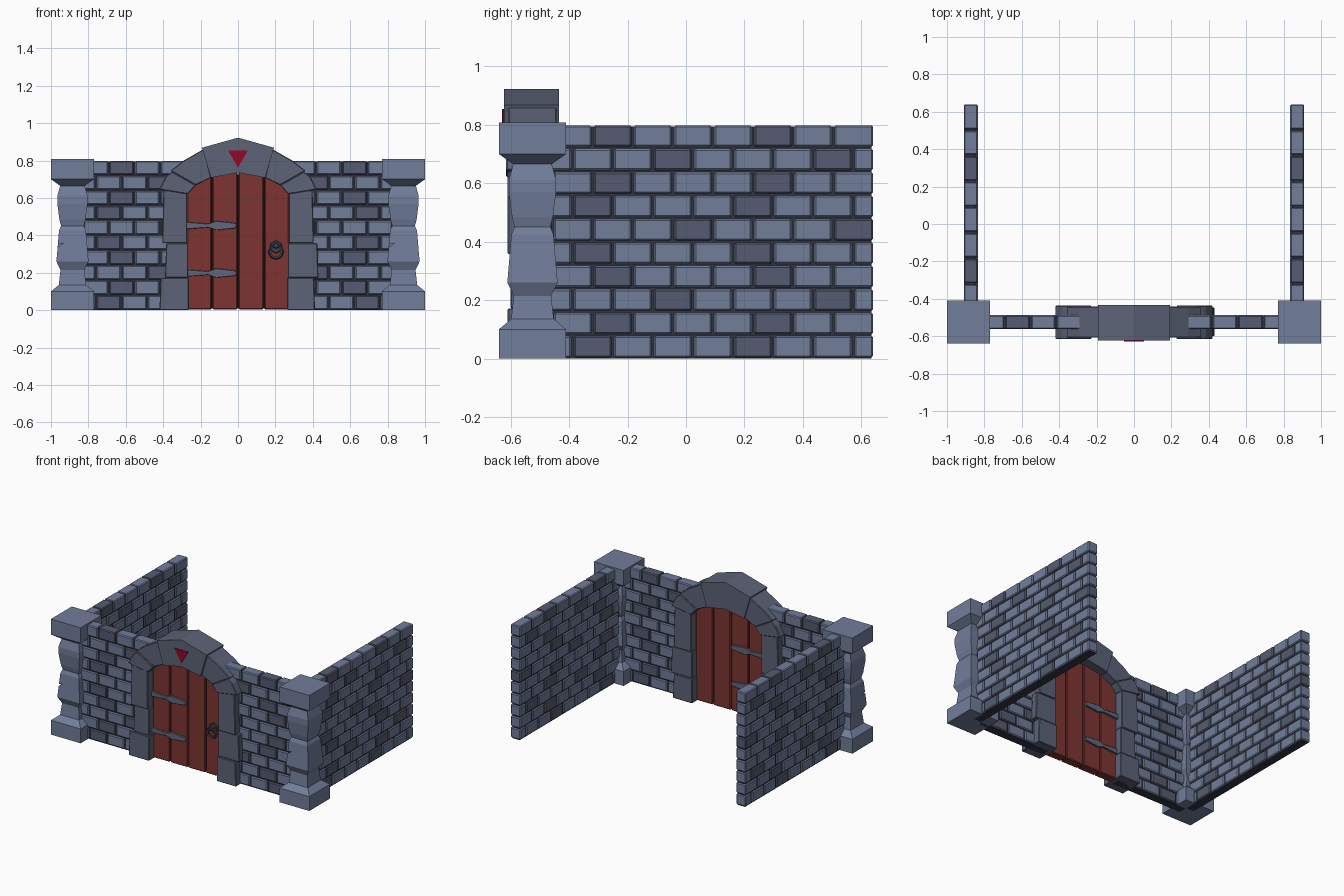
import bpy, bmesh, math
from mathutils import Matrix, Vector

if "Cube" in bpy.data.objects:
    bpy.data.objects.remove(bpy.data.objects["Cube"])


def material(name, r, g, b):
    m = bpy.data.materials.new(name)
    m.diffuse_color = [(c / 255) ** 2.2 for c in (r, g, b)] + [1]
    m.use_nodes = True
    m.node_tree.nodes["Principled BSDF"].inputs["Base Color"].default_value = m.diffuse_color
    return m


STONE = material("blue_stone", 112, 124, 152)
DARK = material("dark_stone", 86, 92, 112)
MORTAR = material("mortar", 52, 56, 68)
ARCH = material("arch_stone", 92, 99, 118)
WOOD = material("red_wood", 124, 56, 54)
GAP = material("dark_wood", 52, 26, 28)
IRON = material("iron", 96, 104, 124)
BLACK = material("dark_iron", 62, 68, 82)
RED = material("crimson", 150, 16, 44)


def finish(name, bm, *mats):
    bmesh.ops.recalc_face_normals(bm, faces=bm.faces)
    me = bpy.data.meshes.new(name)
    bm.to_mesh(me)
    bm.free()
    for m in mats:
        me.materials.append(m)
    ob = bpy.data.objects.new(name, me)
    bpy.context.collection.objects.link(ob)
    return ob


def box(bm, lo, hi, mat_index=0):
    size = [b - a for a, b in zip(lo, hi)]
    mid = [(a + b) / 2 for a, b in zip(lo, hi)]
    m = Matrix.Translation(mid) @ Matrix.Diagonal((*size, 1))
    verts = bmesh.ops.create_cube(bm, size=1, matrix=m)["verts"]
    for f in {f for v in verts for f in v.link_faces}:
        f.material_index = mat_index


def prism(name, pts, y0, y1, mat, bevel=0.0):
    """Outline in x-z, extruded from y0 to y1."""
    bm = bmesh.new()
    face = bm.faces.new([bm.verts.new((x, y0, z)) for x, z in pts])
    ext = bmesh.ops.extrude_face_region(bm, geom=[face])["geom"]
    moved = [v for v in ext if isinstance(v, bmesh.types.BMVert)]
    bmesh.ops.translate(bm, verts=moved, vec=(0, y1 - y0, 0))
    bmesh.ops.recalc_face_normals(bm, faces=bm.faces)
    if bevel:
        bmesh.ops.bevel(bm, geom=bm.edges[:], offset=bevel, segments=1, affect="EDGES")
    return finish(name, bm, mat)


# Brick walls: staggered chamfered bricks around a recessed mortar core
BRICK, ROW, ROWS, HALF = 0.137, 0.08, 10, 0.0375
DARK_COLUMN = [2, 1, 2, 3, 0, 3, 2, 1, 2, 3]  # from the top row down


def wall(name, length, matrix):
    bm = bmesh.new()
    for r in range(ROWS):
        z = (ROWS - 1 - r) * ROW
        start = -BRICK / 2 if r % 2 else 0
        for k in range(math.ceil((length - start) / BRICK)):
            a = max(start + k * BRICK, 0)
            b = min(start + (k + 1) * BRICK, length)
            if b - a < 0.025:
                continue
            a_gap = 0.004 if a > 0 else 0
            box(bm, (a + a_gap, -HALF, z + 0.004), (b - 0.004, HALF, z + ROW - 0.002),
                int(k % 4 == DARK_COLUMN[r]))
    bmesh.ops.bevel(bm, geom=bm.edges[:], offset=0.006, segments=1,
                    affect="EDGES", material=-1)
    box(bm, (0.006, -HALF + 0.009, 0), (length, HALF - 0.009, ROWS * ROW - 0.006), 2)
    bm.transform(matrix)
    return finish(name, bm, STONE, DARK, MORTAR)


for side, s in (("left", -1), ("right", 1)):
    turn = Matrix(((0, 1, 0, s * 0.8725), (-1, 0, 0, 0.64), (0, 0, 1, 0), (0, 0, 0, 1)))
    wall(side + "_side_wall", 1.13, turn)
    wall(side + "_front_wall", 0.56,
         Matrix.Translation((s * 0.28, -0.525, 0)) @ Matrix.Diagonal((s, 1, 1, 1)))

# Corner pillars: stacked square sections (height, half width)
PROFILE = [(0, .115), (.10, .115), (.135, .073), (.215, .064), (.26, .086), (.425, .072),
           (.45, .061), (.485, .07), (.57, .081), (.61, .081), (.665, .066),
           (.70, .115), (.808, .115)]
for side, cx in (("left", -0.885), ("right", 0.885)):
    bm = bmesh.new()
    rings = [[bm.verts.new((cx + i * h, -0.525 + j * h, z))
              for i, j in ((-1, -1), (1, -1), (1, 1), (-1, 1))] for z, h in PROFILE]
    for lo, hi in zip(rings, rings[1:]):
        for i in range(4):
            j = (i + 1) % 4
            bm.faces.new((lo[i], lo[j], hi[j], hi[i]))
    bm.faces.new(rings[0])
    bm.faces.new(rings[-1])
    pillar = finish(side + "_pillar", bm, STONE)
    # small crack on the front corner
    cutter = prism(side + "_crack_cutter",
                   [(cx - .048, .358), (cx - .1, .345), (cx - .1, .322)], -.65, -.58, STONE)
    cutter.hide_render = True
    cutter.hide_viewport = False
    cutter.display_type = "WIRE"
    cut = pillar.modifiers.new("crack", "BOOLEAN")
    cut.operation, cut.object, cut.solver = "DIFFERENCE", cutter, "EXACT"

# Arch: jamb blocks and voussoirs for each side, then the keystone
for side, s in (("left", -1), ("right", 1)):
    wide = s < 0
    jambs = [(.262, .42 if wide else .412, 0, .172, .61, .442),
             (.267, .39 if wide else .43, .172, .358, .60, .447),
             (.272, .405, .358, .64, .61, .442)]
    for i, (x0, x1, z0, z1, f, b) in enumerate(jambs):
        prism(f"{side}_jamb_{i + 1}", [(s * x0, z0), (s * x1, z0), (s * x1 * .985, z1),
                                       (s * x0, z1)], -f, -b, ARCH, .004)
    prism(side + "_springer", [(s * .268, .62), (s * .422, .645), (s * .385, .715),
                               (s * .352, .74), (s * .225, .668)], -.615, -.437, ARCH, .004)
    prism(side + "_voussoir", [(s * .225, .668), (s * .362, .745), (s * .29, .80),
                               (s * .185, .86), (s * .143, .708)], -.608, -.442, ARCH, .004)
prism("keystone", [(-.145, .708), (-.193, .868), (0, .922), (.193, .868), (.145, .708),
                   (0, .735)], -.623, -.434, ARCH)
prism("keystone_emblem", [(-.053, .853), (.053, .853), (0, .762)], -.629, -.61, RED)

# Door: four planks with a dark core showing in the gaps
TOP = {-.275: .65, -.138: .73, 0: .76, .138: .73, .275: .65}
edges = sorted(TOP)
for i, (a, b) in enumerate(zip(edges, edges[1:])):
    prism(f"door_plank_{i + 1}", [(a + .003, .004), (b - .003, .004), (b - .003, TOP[b]),
                                  (a + .003, TOP[a])], -.555, -.495, WOOD, .005)
prism("door_core", [(-.27, .008), (.27, .008), (.27, .65), (.13, .725), (-.13, .725),
                    (-.27, .65)], -.54, -.51, GAP)

# Strap hinges on both faces of the door
STRAP = [(-.275, .019), (-.16, .010), (-.115, .025), (-.015, .014), (-.006, 0)]
outline = STRAP + [(x, -h) for x, h in reversed(STRAP[:-1])]
for level, z in (("lower", .198), ("upper", .452)):
    for face, y0, y1 in (("front", -.567, -.55), ("back", -.50, -.483)):
        prism(f"{level}_hinge_{face}", [(x, z + h) for x, h in outline], y0, y1, IRON, .002)

# Knocker: hexagonal plate, boss and hanging ring


def disc(name, radius, z, y0, y1):
    prism(name, [(.203 + radius * math.sin(i * math.pi / 3),
                  z + radius * math.cos(i * math.pi / 3)) for i in range(6)],
          y0, y1, BLACK, .004)


disc("knocker_plate", .036, .338, -.567, -.55)
disc("knocker_boss", .017, .345, -.592, -.56)
bpy.ops.mesh.primitive_torus_add(major_segments=8, minor_segments=5, major_radius=.034,
                                 minor_radius=.009, location=(.203, -.579, .312),
                                 rotation=(math.pi / 2, 0, 0))
ring = bpy.context.object
ring.name = "knocker_ring"
ring.data.materials.append(BLACK)
